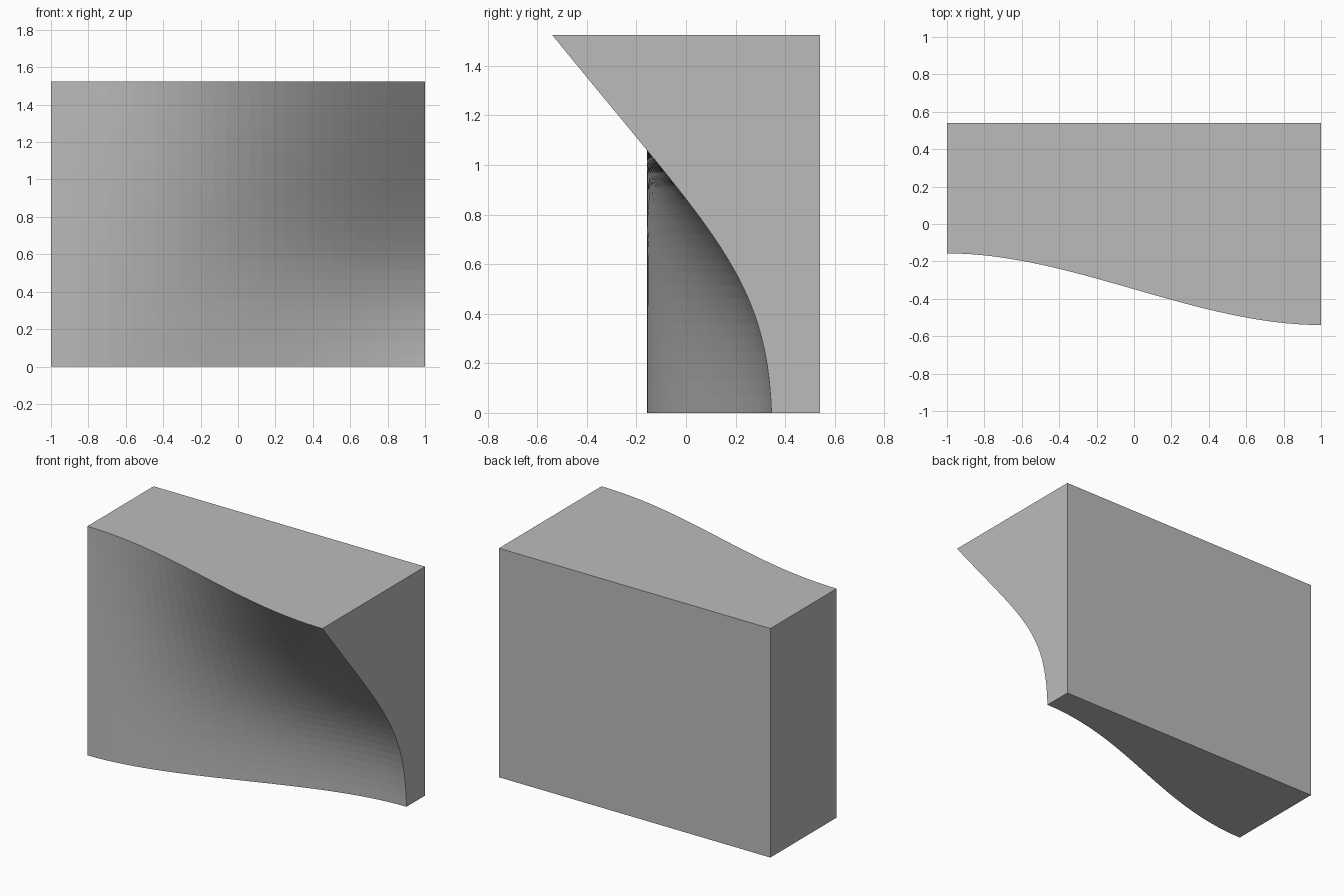
import bpy, bmesh
from mathutils import Vector
from mathutils.geometry import interpolate_bezier

if "Cube" in bpy.data.objects:
    bpy.data.objects.remove(bpy.data.objects["Cube"])

H, BACK, FLAT_Y = 1.525, 0.54, -0.157
COLS, ROWS = 32, 24

# Right-hand edge profile as (y, z): steep at the foot, leaning forward at the top
profile = interpolate_bezier(Vector((0.345, 0)), Vector((0.325, 0.55)),
                             Vector((0.11, 0.725)), Vector((-0.54, H)), ROWS + 1)

bm = bmesh.new()

# Twisting front: blends from the straight left edge to the curved right edge
grid = []
for p in profile:
    row = []
    for i in range(COLS + 1):
        t = i / COLS
        blend = t * t * (3 - 2 * t)
        row.append(bm.verts.new((2 * t - 1, FLAT_Y + (p[0] - FLAT_Y) * blend, p[1])))
    grid.append(row)
for a, b in zip(grid, grid[1:]):
    for i in range(COLS):
        bm.faces.new((a[i], a[i + 1], b[i + 1], b[i]))

# Flat back, ends, top and bottom
bl, br, tr, tl = [bm.verts.new((x, BACK, z)) for x, z in ((-1, 0), (1, 0), (1, H), (-1, H))]
bm.faces.new((br, bl, tl, tr))
bm.faces.new([r[0] for r in grid] + [tl, bl])
bm.faces.new([r[-1] for r in grid] + [tr, br])
bm.faces.new(grid[0] + [br, bl])
bm.faces.new(grid[-1] + [tr, tl])
bmesh.ops.recalc_face_normals(bm, faces=bm.faces)

mesh = bpy.data.meshes.new("curved_block")
bm.to_mesh(mesh)
bm.free()
grey = bpy.data.materials.new("mid grey")
grey.diffuse_color = (0.5, 0.5, 0.5, 1)
grey.use_nodes = True
grey.node_tree.nodes["Principled BSDF"].inputs["Base Color"].default_value = grey.diffuse_color
mesh.materials.append(grey)
block = bpy.data.objects.new("curved_block", mesh)
bpy.context.collection.objects.link(block)
